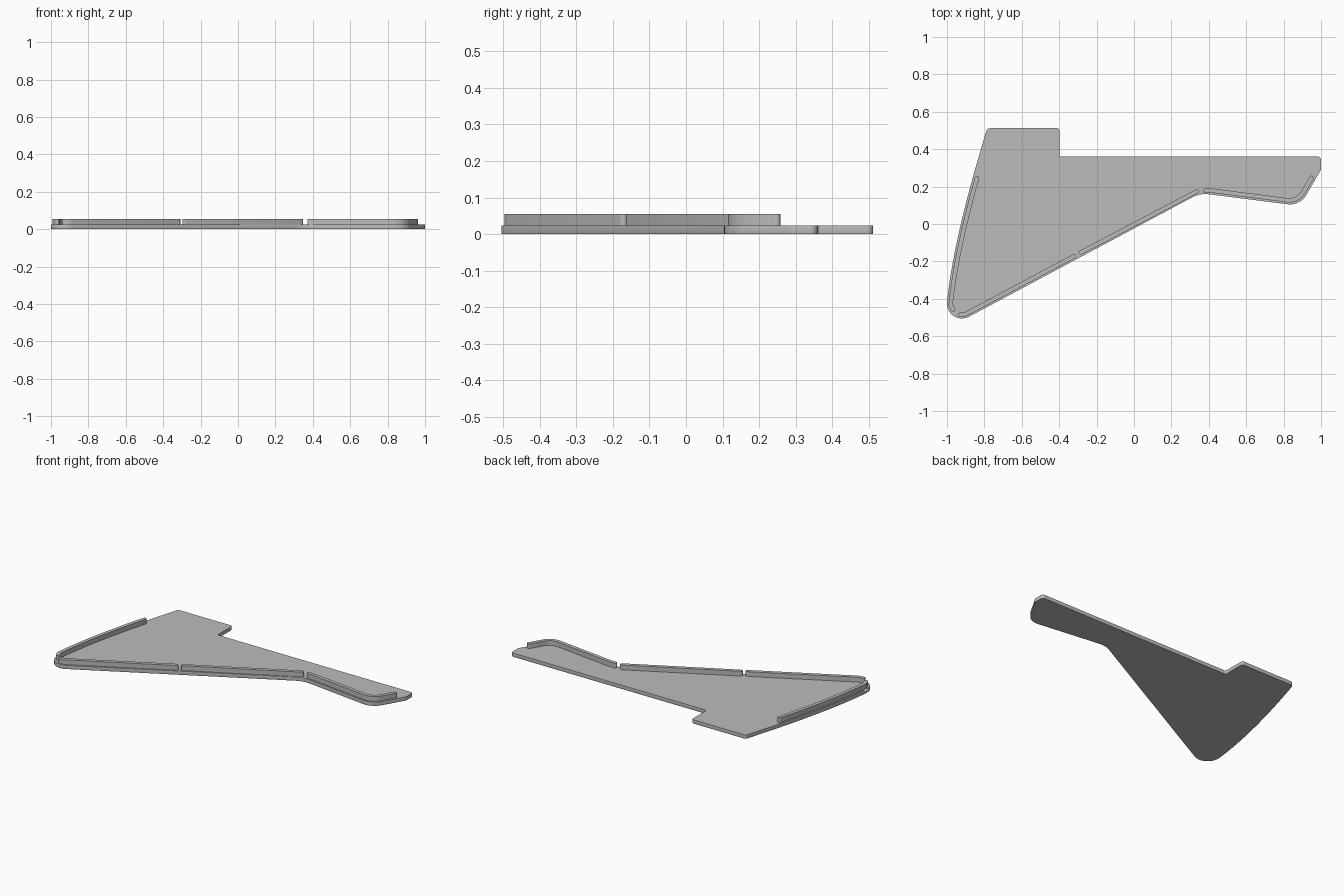
import bpy, bmesh, math
from mathutils import Vector

cube = bpy.data.objects.get("Cube")
if cube:
    bpy.data.objects.remove(cube, do_unlink=True)

grey = bpy.data.materials.new("plain grey")
grey.use_nodes = True
COLOUR = (0.5, 0.5, 0.5, 1)
grey.diffuse_color = COLOUR
grey.node_tree.nodes["Principled BSDF"].inputs["Base Color"].default_value = COLOUR

PLATE_TOP, RIB_TOP, RIB_RADIUS = 0.024, 0.055, 0.0115


def bezier(a, b, c, steps=14):
    """Points along a quadratic curve, each with no corner radius."""
    pts = []
    for i in range(steps + 1):
        t = i / steps
        p = Vector(a) * (1 - t) ** 2 + Vector(b) * 2 * t * (1 - t) + Vector(c) * t * t
        pts.append((p.x, p.y, 0))
    return pts


def rounded(corners, closed=True, steps=10):
    """Turn (x, y, radius) corners into a path with round corners."""
    path = []
    n = len(corners)
    for i, (x, y, r) in enumerate(corners):
        p = Vector((x, y))
        if r == 0 or (not closed and i in (0, n - 1)):
            path.append(p)
            continue
        a = (Vector(corners[i - 1][:2]) - p).normalized()
        b = (Vector(corners[(i + 1) % n][:2]) - p).normalized()
        half = a.angle(b) / 2
        centre = p + (a + b).normalized() * r / math.sin(half)
        v0 = p + a * r / math.tan(half) - centre
        v1 = p + b * r / math.tan(half) - centre
        sweep = math.pi - 2 * half
        for k in range(steps + 1):
            s = k / steps
            path.append(centre + (v0 * math.sin((1 - s) * sweep)
                                  + v1 * math.sin(s * sweep)) / math.sin(sweep))
    return path


def stroke(path, r, steps=8):
    """Outline of a path of even width with round ends."""
    def side(pts):
        out = []
        for i, p in enumerate(pts):
            d0 = (p - pts[i - 1]).normalized() if i else None
            d1 = (pts[i + 1] - p).normalized() if i < len(pts) - 1 else None
            d = ((d0 or d1) + (d1 or d0)).normalized()
            normal = Vector((d.y, -d.x))
            out.append(p + normal * r / d.dot(d1 or d0))
        end, d = pts[-1], (pts[-1] - pts[-2]).normalized()
        normal = Vector((d.y, -d.x))
        for k in range(1, steps):
            t = math.pi * k / steps
            out.append(end + (normal * math.cos(t) + d * math.sin(t)) * r)
        return out
    return side(path) + side(path[::-1])


def slab(name, outline, z0, z1, bevel=0):
    """Extrude an outline upward and round its rims if asked."""
    bm = bmesh.new()
    face = bm.faces.new([bm.verts.new((p.x, p.y, z0)) for p in outline])
    geom = bmesh.ops.extrude_face_region(bm, geom=[face])["geom"]
    moved = [g for g in geom if isinstance(g, bmesh.types.BMVert)]
    bmesh.ops.translate(bm, verts=moved, vec=(0, 0, z1 - z0))
    bmesh.ops.recalc_face_normals(bm, faces=bm.faces[:])
    if bevel:
        rim = [e for e in bm.edges if abs(e.verts[0].co.z - e.verts[1].co.z) < 1e-5]
        bmesh.ops.bevel(bm, geom=rim, offset=bevel, segments=3, profile=0.5,
                        affect="EDGES", clamp_overlap=True)
    bm.normal_update()
    for f in bm.faces:
        f.smooth = abs(f.normal.z) < 0.99
    mesh = bpy.data.meshes.new(name)
    bm.to_mesh(mesh)
    bm.free()
    mesh.materials.append(grey)
    obj = bpy.data.objects.new(name, mesh)
    bpy.context.collection.objects.link(obj)
    return obj


# Flat base plate with a bowed left edge and a long narrow arm
bow = bezier((-1.0, -0.42), (-0.965, -0.07), (-0.785, 0.51))[:-1]
plate = [(-1.01, -0.564, 0.08)] + bow + [
    (-0.785, 0.512, 0.02), (-0.398, 0.512, 0.015), (-0.398, 0.36, 0.008),
    (1.0, 0.36, 0.018), (1.0, 0.29, 0.03), (0.887, 0.097, 0.1),
    (0.353, 0.165, 0.15)]
slab("base_plate", rounded(plate), 0, PLATE_TOP, 0.008)

# Raised ribs just inside the edge
ribs = {
    "side_rib": [(-0.967, -0.458, 0)] + bezier((-0.98, -0.43), (-0.953, -0.16), (-0.84, 0.245)),
    "lower_front_rib": [(-0.93, -0.485, 0), (-0.9, -0.482, 0.05), (-0.32, -0.172, 0)],
    "upper_front_rib": [(-0.285, -0.153, 0), (0.335, 0.174, 0)],
    "arm_rib": [(0.382, 0.179, 0), (0.42, 0.178, 0.05), (0.875, 0.12, 0.085), (0.95, 0.247, 0)],
}
for name, corners in ribs.items():
    slab(name, stroke(rounded(corners, closed=False), RIB_RADIUS), PLATE_TOP - 0.005, RIB_TOP)
